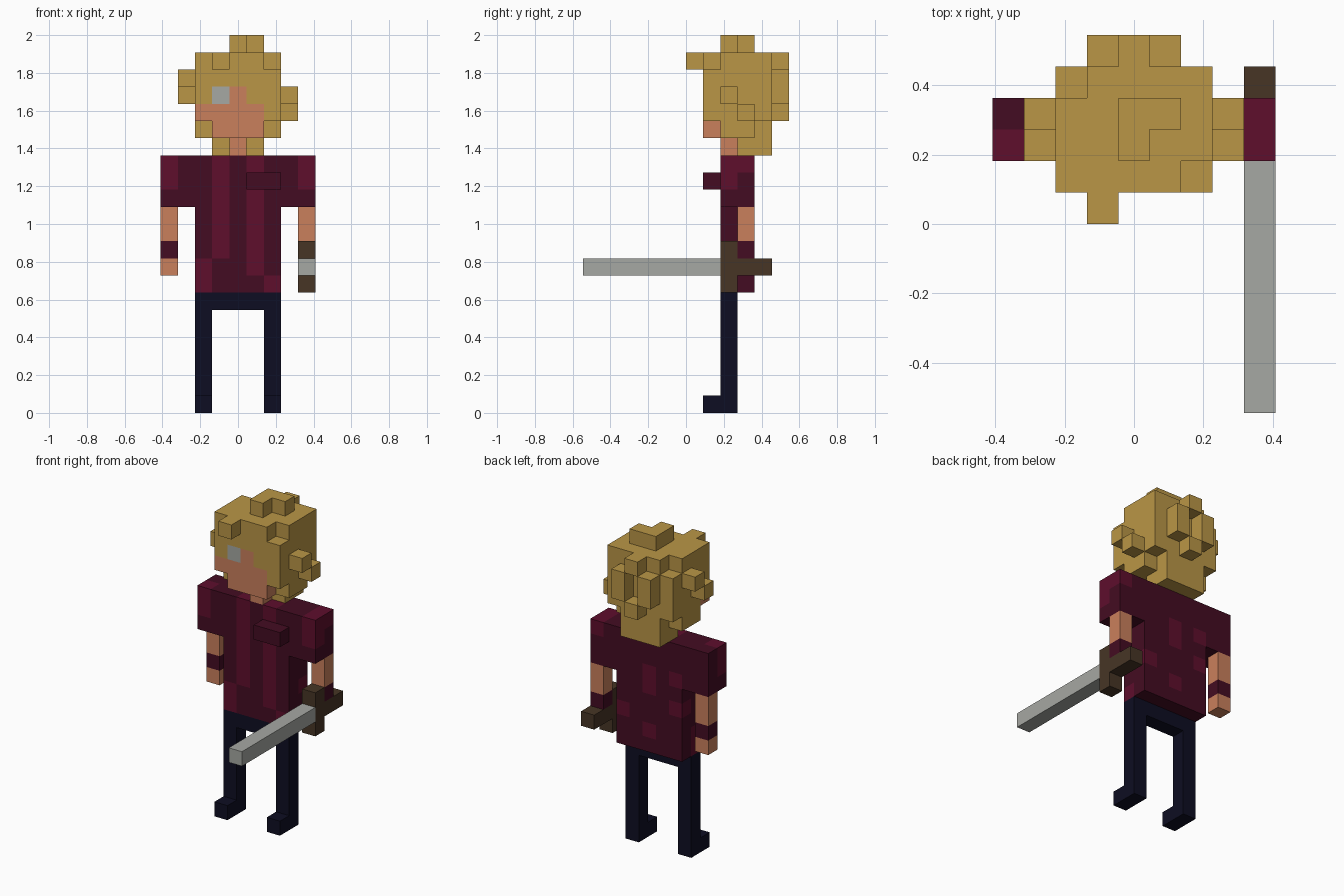
import bpy

if "Cube" in bpy.data.objects:
    bpy.data.objects.remove(bpy.data.objects["Cube"])

V = 1 / 11  # edge of one cube; the figure is 22 cubes tall


def lin(c):
    c /= 255
    return c / 12.92 if c <= 0.04045 else ((c + 0.055) / 1.055) ** 2.4


COLOURS = {
    "hair_blond": (186, 150, 70), "skin": (202, 128, 92), "shirt_dark": (68, 12, 34),
    "shirt_light": (94, 14, 44), "trousers_navy": (13, 13, 34),
    "handle_brown": (71, 53, 37), "steel_grey": (166, 168, 163),
}
MATS = {}
for n, rgb in COLOURS.items():
    MATS[n] = bpy.data.materials.new(n)
    MATS[n].diffuse_color = (*[lin(c) for c in rgb], 1)
NAMES = list(MATS)

parts = {}  # part name -> {cube: colour}


def box(part, col, x, y, z):
    """Fill a block of cubes; each range is inclusive. Later boxes repaint."""
    cells = parts.setdefault(part, {})
    for i in range(x[0], x[-1] + 1):
        for j in range(y[0], y[-1] + 1):
            for k in range(z[0], z[-1] + 1):
                cells[i, j, k] = col


def dots(part, col, *cubes):
    for i, j, k in cubes:
        box(part, col, [i], [j], [k])


# Legs, feet and hips
for side, s in (("left", -1), ("right", 1)):
    box(side + "_leg", "trousers_navy", [2 * s], [2], [0, 6])
    box(side + "_leg", "trousers_navy", [2 * s], [1], [0])
box("hips", "trousers_navy", [-1, 1], [2], [6])

# Shirt with lighter stripes on the front and flecks on the back
box("shirt", "shirt_dark", [-3, 3], [2, 3], [12, 14])
box("shirt", "shirt_dark", [-2, 2], [2, 3], [7, 11])
box("shirt", "shirt_light", [-1], [2], [9, 14])
box("shirt", "shirt_light", [1], [2], [8, 14])
box("shirt", "shirt_light", [-2], [2], [7, 8])
dots("shirt", "shirt_light", (2, 2, 7), (0, 3, 12), (0, 3, 11), (0, 3, 8),
     (2, 3, 9), (-2, 3, 10), (-2, 3, 12))
box("chest_pocket", "shirt_dark", [1, 2], [1], [13])

# Sleeves, arms and wristbands
for side, s in (("left", -1), ("right", 1)):
    box(side + "_sleeve", "shirt_dark", [4 * s], [2, 3], [12, 14])
    box(side + "_sleeve", "shirt_light", [4 * s], [2], [13, 14])
    box(side + "_arm", "skin", [4 * s], [3], [10, 11])
    box(side + "_wristband", "shirt_dark", [4 * s], [3], [9])
dots("right_sleeve", "shirt_light", (4, 3, 14))
dots("left_hand", "skin", (-4, 3, 8))

# Sword
box("sword_guard", "handle_brown", [4], [2], [7, 9])
box("sword_grip", "handle_brown", [4], [3, 4], [8])
box("sword_blade", "steel_grey", [4], [-6, 1], [8])

# Head: neck, hair mass, face
dots("neck", "skin", (0, 2, 15))
box("head", "hair_blond", [-1, 1], [3, 4], [15])
box("head", "hair_blond", [-2, 2], [2, 3], [16])
box("head", "hair_blond", [-1, 1], [4], [16])
box("head", "hair_blond", [-2, 2], [1, 4], [17, 20])
box("head", "skin", [-1, 1], [1], [16])
box("head", "skin", [-2, 1], [1], [17])
dots("head", "skin", (0, 1, 18))
dots("head", "steel_grey", (-1, 1, 18))
for notch in ((2, 1, 20), (-2, 4, 20)):
    del parts["head"][notch]

# Hair tufts on top, brow, sides and back
dots("hair_tufts", "hair_blond",
     (0, 2, 21), (0, 3, 21), (1, 3, 21), (-1, 0, 20),
     (3, 2, 18), (3, 3, 17), (-3, 3, 19), (-3, 2, 18),
     (0, 5, 20), (1, 5, 19), (1, 5, 18), (-1, 5, 19), (0, 5, 17), (-1, 5, 18))

# Build each part as a shell of outward faces only
filled = {c for cells in parts.values() for c in cells}
for name, cells in parts.items():
    verts, faces, mats = {}, [], []
    for cell, col in cells.items():
        for axis in range(3):
            for d in (0, 1):
                near = list(cell)
                near[axis] += 2 * d - 1
                if tuple(near) in filled:
                    continue
                u, w = (axis + 1) % 3, (axis + 2) % 3
                face = []
                for a, b in ((0, 0), (1, 0), (1, 1), (0, 1)):
                    p = list(cell)
                    p[axis] += d
                    p[u] += a
                    p[w] += b
                    face.append(verts.setdefault(tuple(p), len(verts)))
                faces.append(face if d else face[::-1])
                mats.append(col)
    mesh = bpy.data.meshes.new(name)
    mesh.from_pydata([((x - 0.5) * V, y * V, z * V) for x, y, z in verts], [], faces)
    used = [n for n in NAMES if n in mats]
    for n in used:
        mesh.materials.append(MATS[n])
    for poly, col in zip(mesh.polygons, mats):
        poly.material_index = used.index(col)
    bpy.context.collection.objects.link(bpy.data.objects.new(name, mesh))

for m in bpy.data.materials:
    if m.users and not m.is_grease_pencil:
        m.use_nodes = True
        m.node_tree.nodes["Principled BSDF"].inputs["Base Color"].default_value = m.diffuse_color
